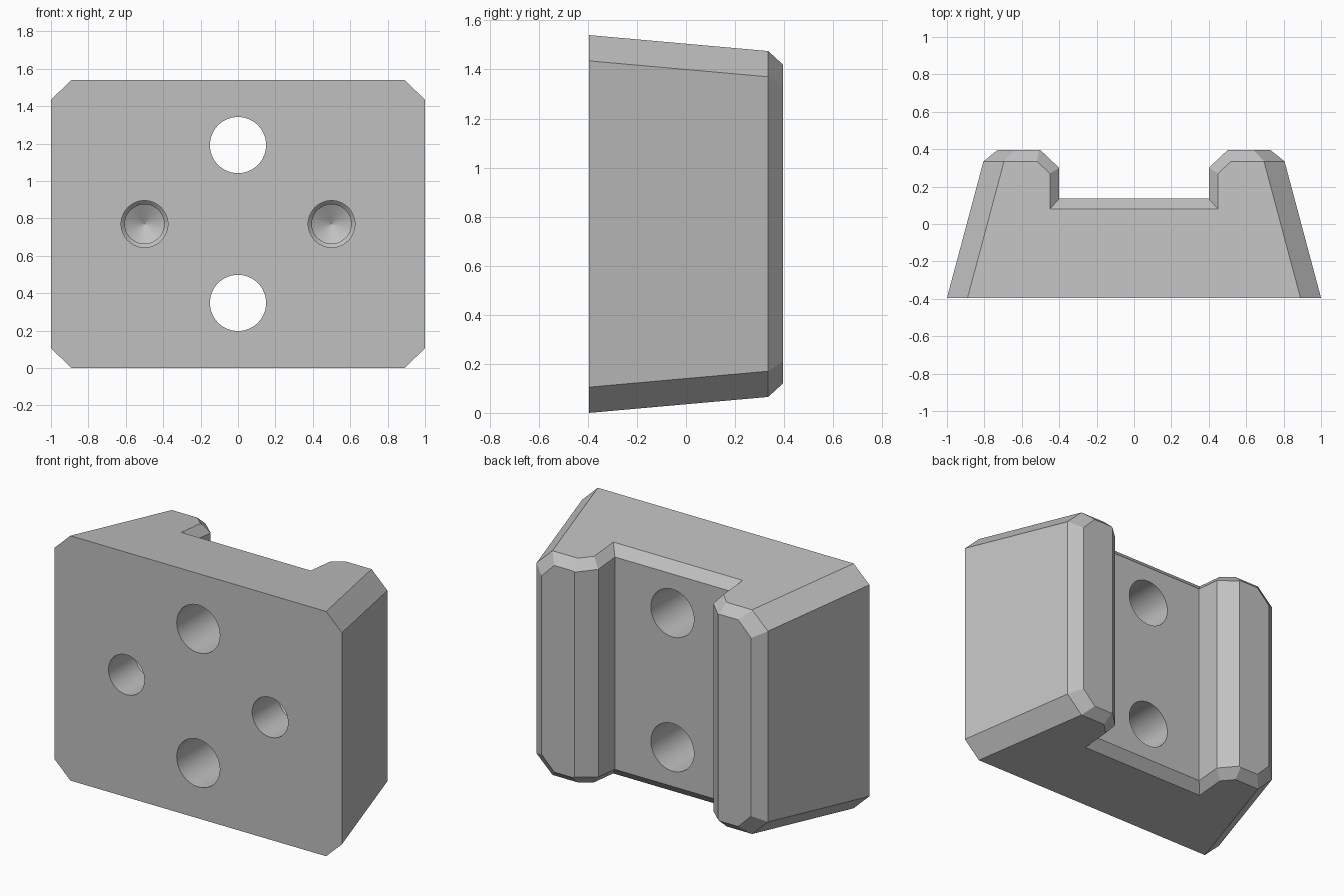
import bpy, bmesh, math
from mathutils import Vector

if "Cube" in bpy.data.objects:
    bpy.data.objects.remove(bpy.data.objects["Cube"], do_unlink=True)

MID = 0.77          # height of the centre line
FRONT = -0.395
BACK = 0.395

grey = bpy.data.materials.new("plain grey")
grey.use_nodes = True
colour = (0.53, 0.53, 0.53, 1)
grey.diffuse_color = colour
grey.node_tree.nodes["Principled BSDF"].inputs["Base Color"].default_value = colour


def loft(name, sections):
    """Closed solid through matching rings of points."""
    bm = bmesh.new()
    rings = [[bm.verts.new(p) for p in ring] for ring in sections]
    n = len(rings[0])
    for a, b in zip(rings, rings[1:]):
        for i in range(n):
            j = (i + 1) % n
            bm.faces.new((a[i], a[j], b[j], b[i]))
    bm.faces.new(rings[0][::-1])
    bm.faces.new(rings[-1])
    bmesh.ops.recalc_face_normals(bm, faces=bm.faces)
    mesh = bpy.data.meshes.new(name)
    bm.to_mesh(mesh)
    bm.free()
    mesh.materials.append(grey)
    obj = bpy.data.objects.new(name, mesh)
    bpy.context.collection.objects.link(obj)
    return obj


def octagon(y, w, h, cx, cz):
    """Rectangle with cut corners, facing along y."""
    quarter = [(w, h - cz), (w - cx, h)]
    pts = quarter + [(-x, z) for x, z in quarter[::-1]]
    pts += [(-x, -z) for x, z in pts]
    return [Vector((x, y, MID + z)) for x, z in pts]


def circle(x, y, z, r, n=64):
    return [Vector((x + r * math.cos(2 * math.pi * i / n), y,
                    z + r * math.sin(2 * math.pi * i / n))) for i in range(n)]


def cut(target, cutter):
    mod = target.modifiers.new(cutter.name, 'BOOLEAN')
    mod.operation = 'DIFFERENCE'
    mod.solver = 'EXACT'
    mod.object = cutter
    bpy.context.view_layer.objects.active = target
    bpy.ops.object.modifier_apply(modifier=mod.name)
    bpy.data.objects.remove(cutter, do_unlink=True)


# Tapered body with cut corners and a bevelled back
body = loft("clamp_block", [
    octagon(FRONT, 1.0, 0.77, 0.11, 0.105),
    octagon(0.335, 0.805, 0.705, 0.11, 0.105),
    octagon(BACK, 0.73, 0.65, 0.09, 0.09),
])


# Back channel, flared along its top and bottom rims
def channel_ring(t, side):
    flare = 0.055 * t
    half = [(0.40 + 0.05 * t, 0.135 - flare),
            (0.40 + 0.05 * t, 0.30 - 0.03 * t),
            (0.60 + 0.05 * t, 0.49 - 0.03 * t)]
    pts = half + [(-x, y) for x, y in half[::-1]]
    return [Vector((x, y, MID + side * (0.77 - 0.089 * (y - FRONT) - 0.055 + flare)))
            for x, y in pts]


cut(body, loft("channel", [channel_ring(2, -1), channel_ring(0, -1),
                           channel_ring(0, 1), channel_ring(2, 1)]))

# Through holes, one above the other
for side in (-1, 1):
    z = MID + side * 0.422
    cut(body, loft("through_hole", [circle(0, -0.6, z, 0.15), circle(0, 0.6, z, 0.15)]))

# Stepped blind holes with drilled cone ends
STEPS = [(-0.1, 0.125), (0.26, 0.125), (0.28, 0.105), (0.48, 0.105), (0.54, 0.001)]
for side in (-1, 1):
    cut(body, loft("blind_hole", [circle(side * 0.5, FRONT + d, MID, r) for d, r in STEPS]))

# Smooth hole walls, sharp edges elsewhere
bpy.ops.object.select_all(action='DESELECT')
body.select_set(True)
bpy.context.view_layer.objects.active = body
bpy.ops.object.shade_smooth_by_angle(angle=math.radians(20))
